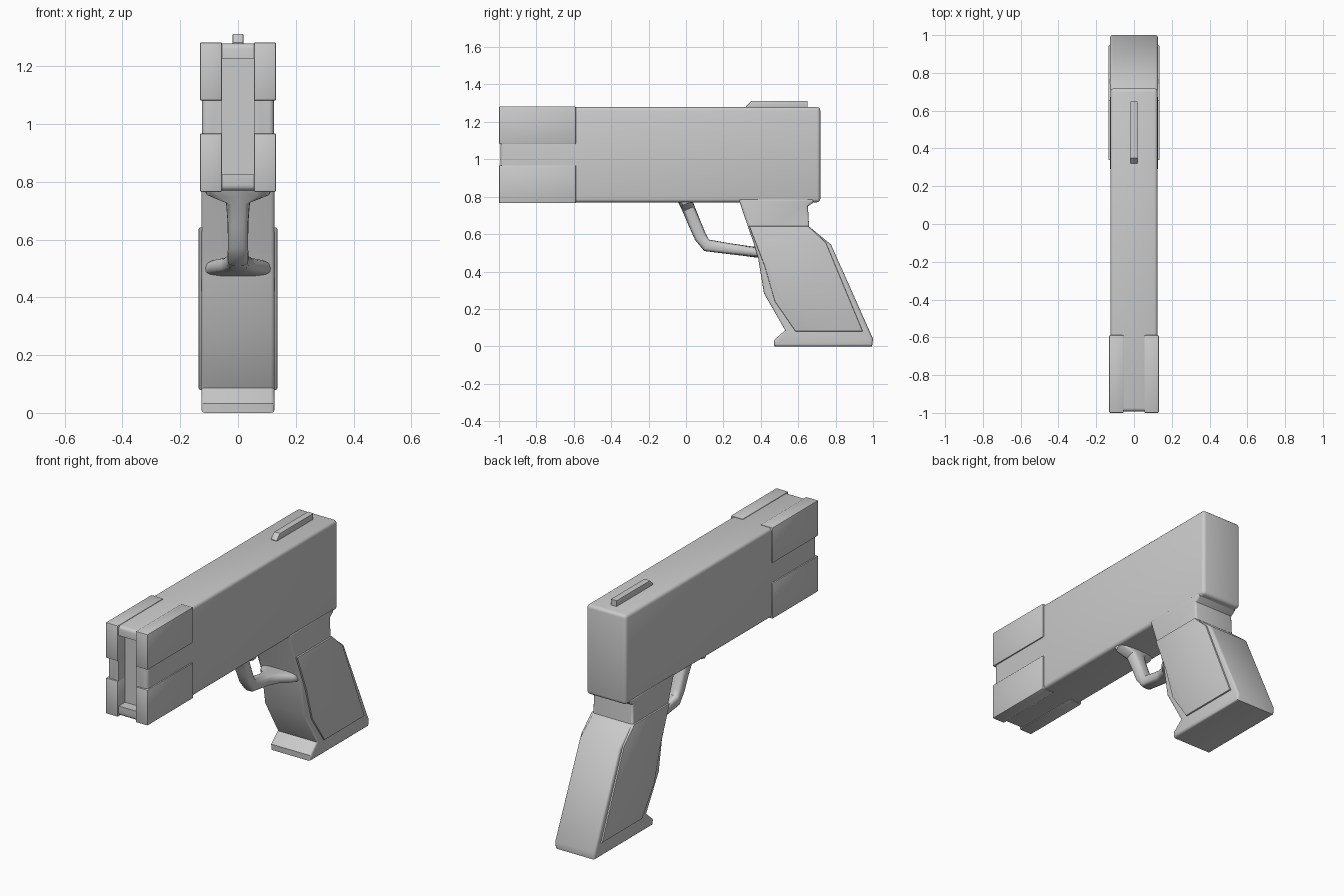
import bpy, bmesh, math
from mathutils import Vector

if "Cube" in bpy.data.objects:
    bpy.data.objects.remove(bpy.data.objects["Cube"])


def finish(bm, name, angle=35):
    bmesh.ops.recalc_face_normals(bm, faces=bm.faces)
    me = bpy.data.meshes.new(name)
    bm.to_mesh(me)
    bm.free()
    ob = bpy.data.objects.new(name, me)
    bpy.context.collection.objects.link(ob)
    bpy.ops.object.select_all(action='DESELECT')
    ob.select_set(True)
    bpy.context.view_layer.objects.active = ob
    bpy.ops.object.shade_smooth_by_angle(angle=math.radians(angle))
    return ob


def prism(name, pts, x0, x1, bevel=0.0, seg=3, all_edges=False):
    """Extrude a (y, z) profile from x0 to x1 and round its side rims."""
    bm = bmesh.new()
    a = [bm.verts.new((x0, y, z)) for y, z in pts]
    b = [bm.verts.new((x1, y, z)) for y, z in pts]
    caps = [bm.faces.new(a), bm.faces.new(b[::-1])]
    n = len(pts)
    for i in range(n):
        j = (i + 1) % n
        bm.faces.new((a[i], b[i], b[j], a[j]))
    bmesh.ops.recalc_face_normals(bm, faces=bm.faces)
    if bevel:
        edges = bm.edges[:] if all_edges else [e for f in caps for e in f.edges]
        bmesh.ops.bevel(bm, geom=edges, offset=bevel, segments=seg,
                        profile=0.5, affect='EDGES', clamp_overlap=True)
    return finish(bm, name)


def box(name, x0, x1, y0, y1, z0, z1, bevel=0.0, seg=2):
    return prism(name, [(y0, z0), (y1, z0), (y1, z1), (y0, z1)],
                 x0, x1, bevel, seg, True)


# main slide body with a shallow slot cut in its front face
body = box("slide_body", -0.125, 0.125, -0.992, 0.718, 0.77, 1.279, 0.018, 3)
cutter = box("slot_cutter", -0.056, 0.056, -1.1, -0.935, 0.825, 1.225)
cutter.hide_render = True
mod = body.modifiers.new("slot", 'BOOLEAN')
mod.operation = 'DIFFERENCE'
mod.solver = 'EXACT'
mod.object = cutter
bpy.context.view_layer.objects.active = body
bpy.ops.object.modifier_apply(modifier=mod.name)
bpy.data.objects.remove(cutter)

# four corner blocks wrapped around the muzzle end
for side, sx in (("left", -1), ("right", 1)):
    for level, z0, z1 in (("lower", 0.765, 0.968), ("upper", 1.081, 1.283)):
        x0, x1 = sorted((sx * 0.055, sx * 0.132))
        box(f"front_block_{level}_{side}", x0, x1, -1.0, -0.588, z0, z1, 0.006)

# sight rib on top
prism("top_sight", [(0.32, 1.27), (0.65, 1.27), (0.65, 1.312),
                    (0.35, 1.312), (0.32, 1.282)], -0.019, 0.019, 0.004, 2)

# grip with flared foot and narrow neck
grip = [(0.28, 0.79), (0.29, 0.76), (0.36, 0.556), (0.385, 0.476), (0.417, 0.283),
        (0.53, 0.086), (0.47, 0.033), (0.472, 0.0), (0.995, 0.0), (1.0, 0.04),
        (0.775, 0.545), (0.658, 0.64), (0.652, 0.748), (0.682, 0.77), (0.682, 0.79)]
prism("grip", grip, -0.127, 0.127, 0.026)

# raised side panels on the grip
panel = [(0.338, 0.642), (0.655, 0.642), (0.748, 0.555), (0.945, 0.08),
         (0.585, 0.08), (0.475, 0.24), (0.42, 0.43)]
for side, sx in (("left", -1), ("right", 1)):
    x0, x1 = sorted((sx * 0.11, sx * 0.136))
    prism(f"grip_panel_{side}", panel, x0, x1, 0.005, 2)

# trigger guard: rounded loop that flares where it meets body and grip
# stations: y, z, half width, half thickness
stations = [(-0.01, 0.79, 0.120, 0.037), (0.002, 0.762, 0.112, 0.036),
            (0.014, 0.735, 0.042, 0.035), (0.045, 0.66, 0.036, 0.034),
            (0.077, 0.585, 0.035, 0.033), (0.110, 0.540, 0.036, 0.033),
            (0.230, 0.522, 0.038, 0.029), (0.300, 0.513, 0.060, 0.028),
            (0.350, 0.506, 0.105, 0.028), (0.400, 0.500, 0.120, 0.028)]
bm = bmesh.new()
rings = []
for i, (y, z, w, t) in enumerate(stations):
    p, q = stations[max(i - 1, 0)], stations[min(i + 1, len(stations) - 1)]
    d = Vector((q[0] - p[0], q[1] - p[1])).normalized()
    ring = []
    for k in range(16):
        ang = 2 * math.pi * k / 16
        c, s = math.cos(ang), math.sin(ang)
        # squarish rounded section
        u = math.copysign(abs(c) ** 0.6, c) * w
        v = math.copysign(abs(s) ** 0.6, s) * t
        ring.append(bm.verts.new((u, y - d.y * v, z + d.x * v)))
    rings.append(ring)
for r0, r1 in zip(rings, rings[1:]):
    for k in range(16):
        m = (k + 1) % 16
        bm.faces.new((r0[k], r0[m], r1[m], r1[k]))
bm.faces.new(rings[0])
bm.faces.new(rings[-1][::-1])
finish(bm, "trigger_guard", 45)
